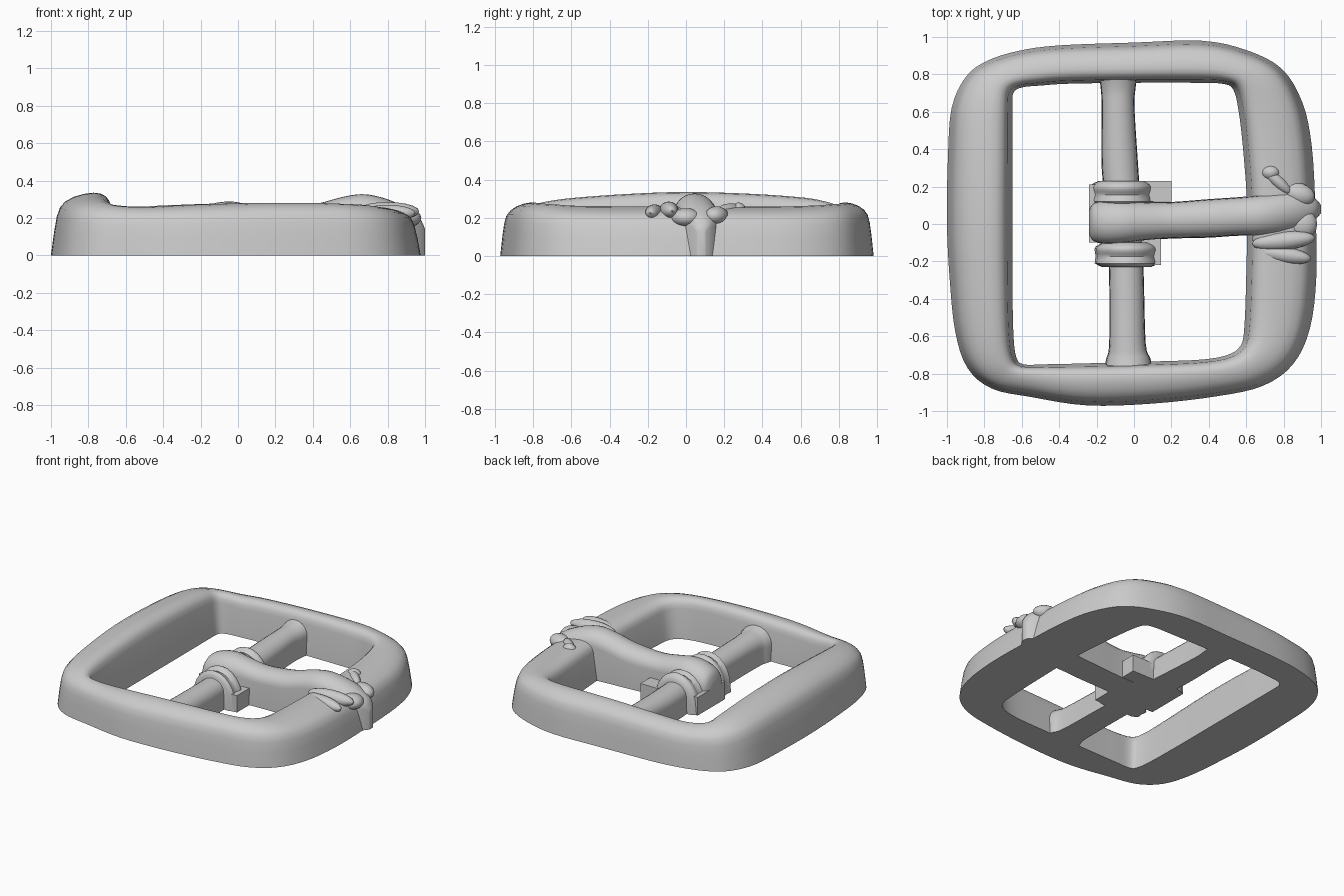
import bpy, bmesh, math

cube = bpy.data.objects.get("Cube")
if cube:
    bpy.data.objects.remove(cube, do_unlink=True)

metal = bpy.data.materials.new("grey metal")
metal.diffuse_color = (0.6, 0.6, 0.6, 1)
metal.use_nodes = True
bsdf = metal.node_tree.nodes["Principled BSDF"]
bsdf.inputs["Base Color"].default_value = (0.6, 0.6, 0.6, 1)
bsdf.inputs["Roughness"].default_value = 0.6


def finish(name, bm, angle=40):
    bmesh.ops.recalc_face_normals(bm, faces=bm.faces)
    mesh = bpy.data.meshes.new(name)
    bm.to_mesh(mesh)
    bm.free()
    mesh.materials.append(metal)
    ob = bpy.data.objects.new(name, mesh)
    bpy.context.collection.objects.link(ob)
    bpy.ops.object.select_all(action='DESELECT')
    ob.select_set(True)
    bpy.context.view_layer.objects.active = ob
    bpy.ops.object.shade_smooth_by_angle(angle=math.radians(angle))
    return ob


def spline(rows, steps, closed):
    """Catmull-Rom interpolation of rows of numbers."""
    n, out = len(rows), []
    for i in range(n if closed else n - 1):
        if closed:
            p = [rows[(i + k) % n] for k in (-1, 0, 1, 2)]
        else:
            p = [rows[min(max(i + k, 0), n - 1)] for k in (-1, 0, 1, 2)]
        for s in range(steps):
            t = s / steps
            out.append([b + 0.5 * t * (c - a + t * (2*a - 5*b + 4*c - d + t * (3*(b - c) + d - a)))
                        for a, b, c, d in zip(*p)])
    if not closed:
        out.append(list(rows[-1]))
    return out


def loft(name, rings, closed=False, angle=40):
    """Skin closed cross-sections into a tube."""
    bm = bmesh.new()
    vs = [[bm.verts.new(co) for co in ring] for ring in rings]
    m = len(vs[0])
    for i in range(len(vs) if closed else len(vs) - 1):
        a, b = vs[i], vs[(i + 1) % len(vs)]
        for j in range(m):
            k = (j + 1) % m
            bm.faces.new((a[j], a[k], b[k], b[j]))
    if not closed:
        bm.faces.new(vs[0])
        bm.faces.new(vs[-1])
    return finish(name, bm, angle)


def arch(name, sections, axis, steps=4, round_z=0.9):
    """Flat-bottomed bar with a rounded top: (along, centre, half width, top)."""
    rings = []
    for u, c, w, top in spline(sections, steps, False):
        r = min(w * round_z, top * 0.8)
        pts = [(-w * 1.03, 0)]
        for k in range(13):
            a = math.pi * (1 - k / 12)
            pts.append((w * math.cos(a), top - r + r * math.sin(a)))
        pts.append((w * 1.03, 0))
        rings.append([(u, c + p, z) if axis == 'x' else (c + p, u, z) for p, z in pts])
    return loft(name, rings)


def box(name, x0, x1, y0, y1, z1):
    bm = bmesh.new()
    bmesh.ops.create_cube(bm, size=1)
    for v in bm.verts:
        v.co = ((x0 + x1) / 2 + v.co.x * (x1 - x0),
                (y0 + y1) / 2 + v.co.y * (y1 - y0), z1 * (v.co.z + 0.5))
    return finish(name, bm, 30)


# Frame: outer x, y, inner x, y and crest height around the ring
outline = [
    (-1.0, 0.0, -.65, 0.0, .335), (-.995, .35, -.65, .35, .325), (-.975, .62, -.65, .62, .305),
    (-.90, .785, -.645, .70, .285), (-.79, .87, -.60, .73, .27), (-.62, .925, -.50, .74, .26),
    (-.40, .955, -.35, .75, .268), (0, .97, 0, .755, .28), (.36, .98, .33, .755, .28),
    (.60, .93, .47, .75, .275), (.79, .83, .53, .72, .27), (.90, .65, .56, .60, .262),
    (.95, .42, .585, .38, .258), (.97, .08, .605, .08, .26), (.975, -.28, .60, -.28, .26),
    (.94, -.56, .59, -.55, .262), (.85, -.75, .57, -.65, .27), (.69, -.865, .50, -.70, .275),
    (.45, -.92, .36, -.725, .28), (.1, -.96, .1, -.735, .28), (-.25, -.97, -.25, -.745, .27),
    (-.55, -.925, -.47, -.75, .258), (-.76, -.88, -.59, -.75, .265), (-.89, -.77, -.63, -.71, .285),
    (-.955, -.58, -.645, -.58, .305), (-.985, -.3, -.65, -.3, .325)]
profile = [(0, 0), (.05, .38), (.09, .62), (.14, .77), (.22, .86), (.35, .935), (.5, .98),
           (.65, 1), (.76, .985), (.84, .94), (.89, .87), (.92, .76), (1, 0)]
frame_rings = [[(ox + (ix - ox) * t, oy + (iy - oy) * t, h * z) for t, z in profile]
               for ox, oy, ix, iy, h in spline(outline, 4, True)]
loft("frame", frame_rings, closed=True, angle=50)

# Cross bar, flared where it meets the frame
arch("cross_bar", [(-.80, -.03, .13, .23), (-.72, -.03, .115, .21), (-.64, -.035, .095, .205),
                   (-.30, -.04, .09, .20), (0, -.05, .09, .20), (.30, -.075, .095, .20),
                   (.62, -.085, .085, .205), (.72, -.085, .09, .21), (.80, -.085, .10, .23)], 'y')

# Ridged collars either side of the prong hub
for side, y, cx in (("back", .165, -.065), ("front", -.165, -.04)):
    arch(side + "_collar", [(y - .065, cx, .125, .22), (y - .045, cx, .165, .245),
                            (y - .01, cx, .16, .23), (y + .02, cx, .165, .25),
                            (y + .045, cx, .16, .245), (y + .065, cx, .12, .215)], 'y', 2, 1.2)

# Squared ledges around the hub
box("back_ledge", -.02, .20, .12, .23, .12)
box("hub_ledge", -.24, .0, -.10, .21, .13)
box("front_ledge", -.02, .145, -.22, -.06, .12)

# Prong: hub curling over the bar, dipping, then rising over the frame to its tip
arch("prong", [(-.24, .01, .06, .17), (-.215, .01, .10, .235), (-.14, .01, .115, .275),
               (-.04, .012, .11, .288), (.06, .015, .10, .272), (.2, .02, .095, .255),
               (.40, .03, .10, .272), (.55, .04, .10, .31), (.66, .045, .105, .327),
               (.76, .055, .11, .312), (.86, .07, .11, .275), (.93, .075, .085, .235),
               (.975, .08, .05, .195), (1.0, .08, .02, .14)], 'x')

# Rough lumps where the prong rests on the frame
lumps = [(.80, -.09, .235, .17, .05, .05, .1), (.80, -.165, .225, .15, .045, .045, -.15),
         (.90, .0, .20, .08, .08, .05, 0), (.76, .235, .23, .11, .035, .045, -.75),
         (.73, .275, .235, .05, .04, .045, 0), (.88, .16, .21, .09, .06, .05, -.3)]
bm = bmesh.new()
for x, y, z, rx, ry, rz, turn in lumps:
    made = bmesh.ops.create_uvsphere(bm, u_segments=16, v_segments=10, radius=1)["verts"]
    c, s = math.cos(turn), math.sin(turn)
    for v in made:
        a, b = v.co.x * rx, v.co.y * ry
        v.co = (x + a * c - b * s, y + a * s + b * c, z + v.co.z * rz)
finish("prong_seat_lumps", bm)
